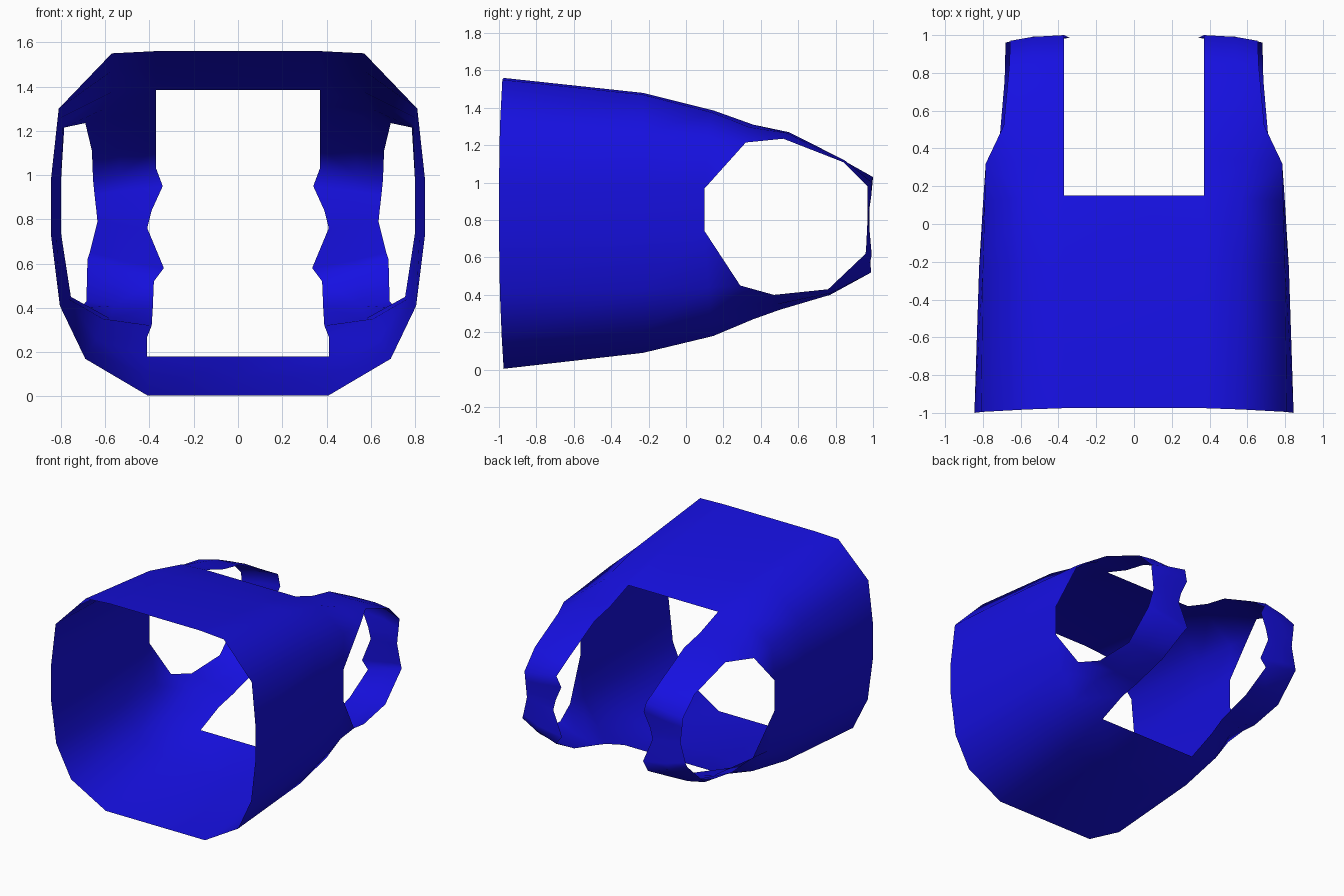
import bpy, bmesh, math
from mathutils import Vector

if "Cube" in bpy.data.objects:
    bpy.data.objects.remove(bpy.data.objects["Cube"])

# Torso cross-sections (half, bottom to top), from hem to chest
hem = [(.41, -.975, .005), (.69, -.985, .17), (.805, -.995, .41), (.845, -1, .73),
       (.845, -1, .98), (.81, -.995, 1.30), (.57, -.982, 1.55), (.37, -.975, 1.56)]
waist = [(.41, -.23, .09), (.67, -.23, .21), (.785, -.23, .43), (.82, -.23, .735),
         (.82, -.23, .975), (.80, -.23, 1.26), (.57, -.23, 1.47), (.37, -.23, 1.48)]
chest = [(.41, .145, .18), (.64, .13, .26), (.765, .12, .44), (.80, .10, .74),
         (.80, .10, .97), (.79, .12, 1.23), (.57, .14, 1.375), (.37, .15, 1.385)]

# Strap edges, over the shoulder from top side to underside
neck_edge = [(.37, .36, 1.31), (.37, .55, 1.27), (.37, .84, 1.12), (.37, 1, 1.03),
             (.34, .985, .95), (.39, .98, .84), (.41, .98, .76), (.335, .985, .58),
             (.38, .99, .52), (.385, .77, .40), (.39, .50, .32), (.41, .36, .27)]
arm_edge = [(.785, .32, 1.215), (.69, .52, 1.235), (.66, .84, 1.11), (.655, .97, .98),
            (.648, .97, .91), (.64, .97, .84), (.635, .97, .79), (.67, .963, .65),
            (.68, .96, .62), (.685, .76, .43), (.71, .47, .40), (.755, .29, .45)]

bm = bmesh.new()


def row(points):
    return [bm.verts.new(p) for p in points]


def bridge(a, b):
    for i in range(len(a) - 1):
        bm.faces.new((a[i], a[i + 1], b[i + 1], b[i]))


def with_centre(ring):
    return [(0, *ring[0][1:])] + ring + [(0, *ring[-1][1:])]


# Body tube
rings = [row(with_centre(r)) for r in (hem, waist, chest)]
for a, b in zip(rings, rings[1:]):
    bridge(a, b)
top = rings[-1][1:-1]

# Shoulder strap with a slightly rounded middle line
strap = [[top[7], top[6], top[5]]]
for p, q in zip(neck_edge, arm_edge):
    p, q = Vector(p), Vector(q)
    mid = p.lerp(q, .58)
    out = Vector((0, mid.y - .3, mid.z - .78)).normalized()
    mid += out * max(.004, .25 * (q.x - p.x - .25))
    strap.append(row((p, mid, q)))
strap.append(top[0:3])
for a, b in zip(strap, strap[1:]):
    bridge(a, b)

# Corner gussets of the armhole
bm.faces.new((top[4], top[5], strap[1][2]))
bm.faces.new((top[3], top[2], strap[-2][2]))

# Mirror to the other side
geom = bm.verts[:] + bm.edges[:] + bm.faces[:]
bmesh.ops.mirror(bm, geom=geom, axis='X', merge_dist=.0005)
bmesh.ops.remove_doubles(bm, verts=bm.verts[:], dist=.0005)
bmesh.ops.recalc_face_normals(bm, faces=bm.faces[:])
mesh = bpy.data.meshes.new("vest")
bm.to_mesh(mesh)
bm.free()
vest = bpy.data.objects.new("vest", mesh)
bpy.context.collection.objects.link(vest)

# Blue cloth
blue = bpy.data.materials.new("blue_cloth")
blue.diffuse_color = (.008, .005, .75, 1)
blue.use_nodes = True
blue.node_tree.nodes["Principled BSDF"].inputs["Base Color"].default_value = blue.diffuse_color
mesh.materials.append(blue)
bpy.context.view_layer.objects.active = vest
vest.select_set(True)
bpy.ops.object.shade_smooth_by_angle(angle=math.radians(70))
